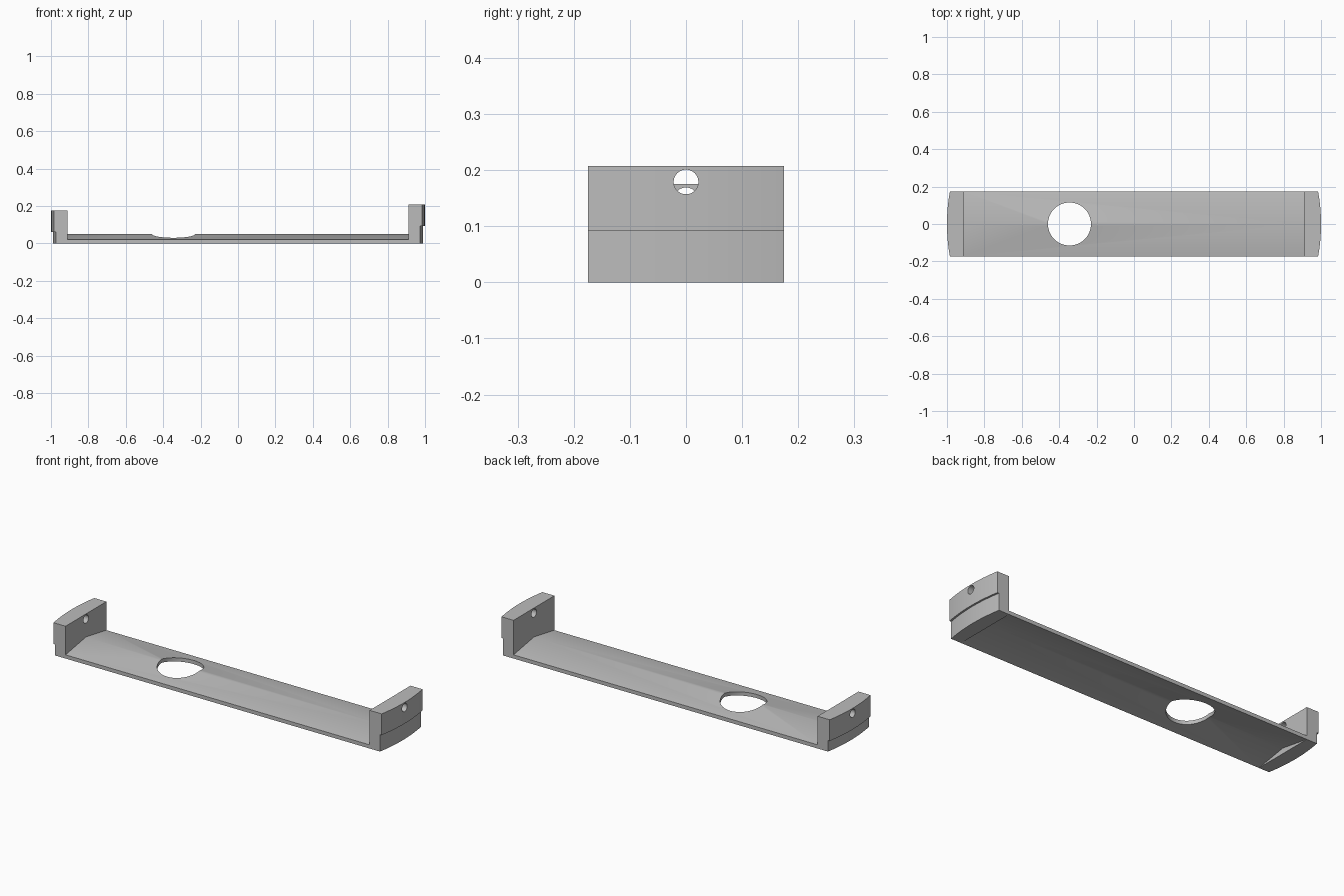
import bpy, bmesh

cube = bpy.data.objects.get("Cube")
if cube:
    bpy.data.objects.remove(cube, do_unlink=True)

grey = bpy.data.materials.new("plain grey")
grey.use_nodes = True
grey.diffuse_color = (0.5, 0.5, 0.5, 1)
grey.node_tree.nodes["Principled BSDF"].inputs["Base Color"].default_value = (0.5, 0.5, 0.5, 1)

HALF = 0.175   # half depth
INNER = 0.912  # inner face of the end blocks


def prism(name, outline, shift):
    """Extrude a closed outline of 3D points along a vector."""
    bm = bmesh.new()
    face = bm.faces.new([bm.verts.new(p) for p in outline])
    out = bmesh.ops.extrude_face_region(bm, geom=[face])
    bmesh.ops.translate(bm, vec=shift, verts=[g for g in out["geom"] if isinstance(g, bmesh.types.BMVert)])
    bmesh.ops.recalc_face_normals(bm, faces=bm.faces)
    mesh = bpy.data.meshes.new(name)
    bm.to_mesh(mesh)
    bm.free()
    mesh.materials.append(grey)
    obj = bpy.data.objects.new(name, mesh)
    bpy.context.collection.objects.link(obj)
    return obj


def drill(obj, location, radius, depth, rotation=(0, 0, 0)):
    """Cut a round hole through a part."""
    bpy.ops.mesh.primitive_cylinder_add(vertices=64, radius=radius, depth=depth,
                                        location=location, rotation=rotation)
    cutter = bpy.context.object
    cutter.name = obj.name + "_hole_cutter"
    cutter.data.materials.append(grey)
    mod = obj.modifiers.new("hole", "BOOLEAN")
    mod.operation, mod.solver, mod.object = "DIFFERENCE", "EXACT", cutter
    bpy.context.view_layer.objects.active = obj
    bpy.ops.object.modifier_apply(modifier=mod.name)
    bpy.data.objects.remove(cutter, do_unlink=True)


def smooth(obj):
    bpy.ops.object.select_all(action="DESELECT")
    obj.select_set(True)
    bpy.context.view_layer.objects.active = obj
    bpy.ops.object.shade_smooth_by_angle()


def end_part(name, side, outer, z0, z1):
    """Block with a flat inner face and a bowed outer face."""
    steps = 24
    ys = [HALF * (2 * i / steps - 1) for i in range(steps + 1)]
    outline = [(side * INNER, -HALF, z0)]
    outline += [(side * (outer - 0.016 * (y / HALF) ** 2), y, z0) for y in ys]
    outline.append((side * INNER, HALF, z0))
    return prism(name, outline, (0, 0, z1 - z0))


# Thin ridged bar, hollow underneath, with one large round opening
section = [(-HALF, 0), (-HALF, 0.02), (0, 0.05), (HALF, 0.02), (HALF, 0), (0, 0.03)]
bar = prism("ridged_bar", [(-INNER, y, z) for y, z in section], (2 * INNER, 0, 0))
drill(bar, (-0.345, 0, 0), 0.115, 0.4)
smooth(bar)

# End blocks: the upper part overhangs the lower part and has a small hole
for label, side, step, top in (("left", 1, 0.092, 0.207), ("right", -1, 0.06, 0.175)):
    smooth(end_part(label + "_end_lower", side, 0.99, 0, step))
    upper = end_part(label + "_end_upper", side, 1, step, top)
    drill(upper, (side * 0.95, 0, top - 0.028), 0.022, 0.3, (0, 1.5708, 0))
    smooth(upper)
